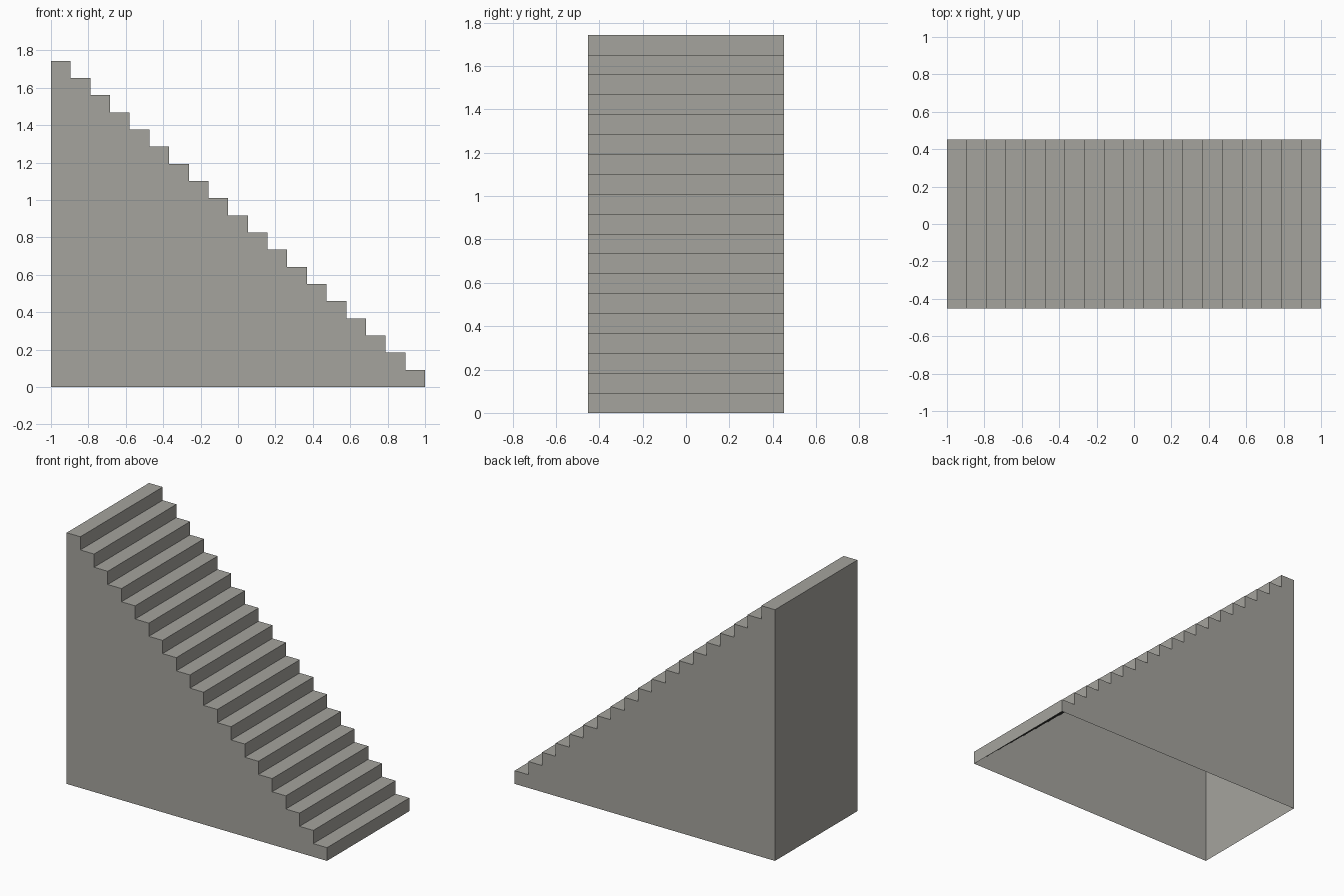
import bpy, bmesh

if "Cube" in bpy.data.objects:
    bpy.data.objects.remove(bpy.data.objects["Cube"])

STEPS, LENGTH, HEIGHT, HALF_W = 19, 2.0, 1.744, 0.452
run, rise = LENGTH / STEPS, HEIGHT / STEPS

mat = bpy.data.materials.new("warm grey")
mat.diffuse_color = (0.375, 0.37, 0.34, 1.0)
mat.use_nodes = True
mat.node_tree.nodes["Principled BSDF"].inputs["Base Color"].default_value = mat.diffuse_color

# Stair profile from the foot (x = +1) up to the top of the back wall
profile = [(LENGTH / 2, 0.0)]
for i in range(STEPS):
    x, z = LENGTH / 2 - i * run, (i + 1) * rise
    profile += [(x, z), (x - run, z)]
profile.append((-LENGTH / 2, 0.0))

# Hollow staircase shell: treads, risers, back wall and two sides, open below
bm = bmesh.new()
front = [bm.verts.new((x, -HALF_W, z)) for x, z in profile]
back = [bm.verts.new((x, HALF_W, z)) for x, z in profile]
for i in range(len(profile) - 1):
    bm.faces.new((front[i], back[i], back[i + 1], front[i + 1]))
bm.faces.new(front)
bm.faces.new(back[::-1])
bm.normal_update()

mesh = bpy.data.meshes.new("staircase")
bm.to_mesh(mesh)
bm.free()
mesh.materials.append(mat)
obj = bpy.data.objects.new("staircase", mesh)
bpy.context.collection.objects.link(obj)
